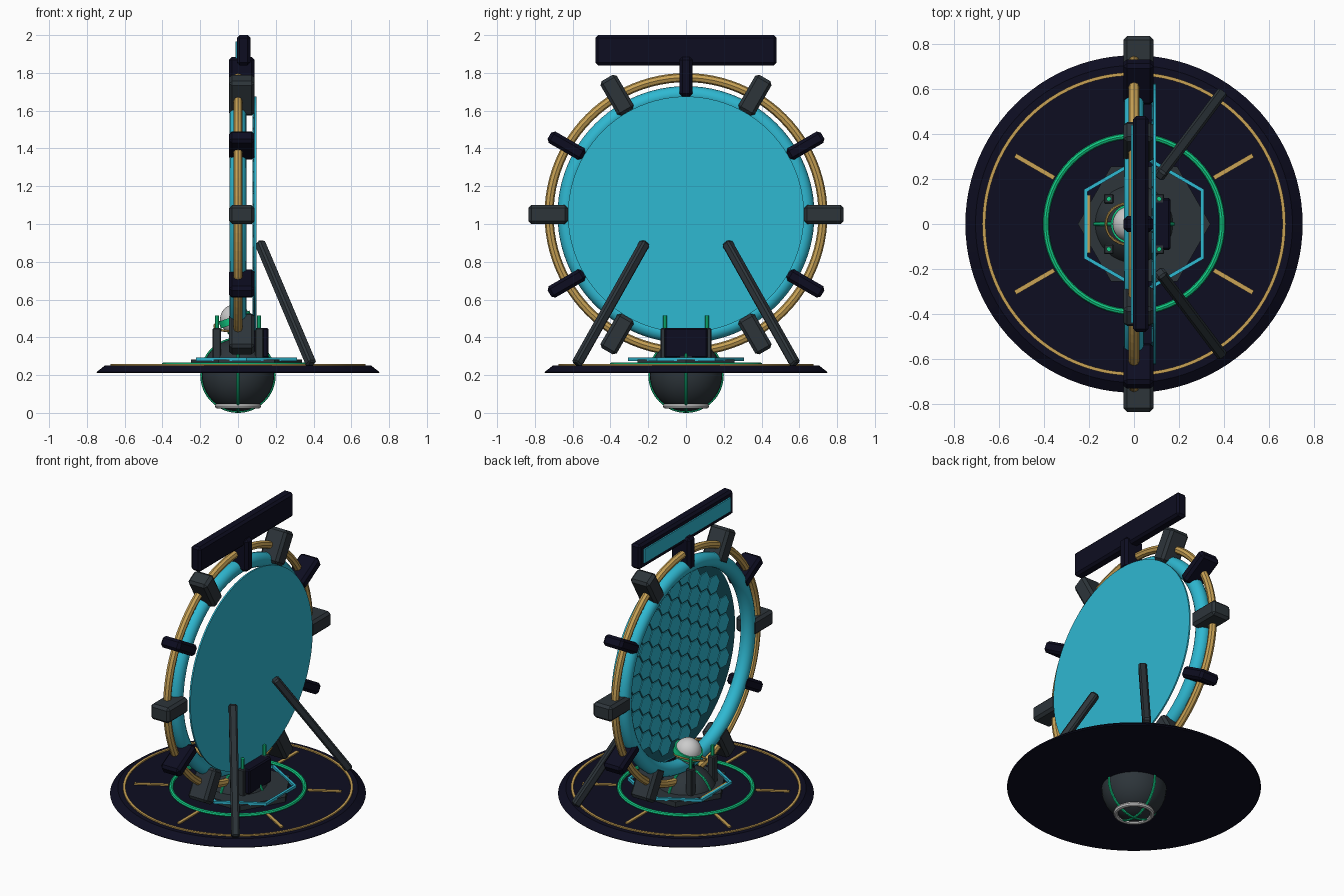
import bpy, bmesh, math
from mathutils import Matrix, Vector

if "Cube" in bpy.data.objects:
    bpy.data.objects.remove(bpy.data.objects["Cube"])

def mat(name, rgb):
    m = bpy.data.materials.new(name)
    m.diffuse_color = (*rgb, 1)
    m.use_nodes = True
    m.node_tree.nodes["Principled BSDF"].inputs["Base Color"].default_value = m.diffuse_color
    return m

NAVY = mat("navy", (0.004, 0.004, 0.015))
GREY = mat("slate grey", (0.026, 0.035, 0.042))
TEAL = mat("bright teal", (0.028, 0.48, 0.64))
DARK = mat("dark teal", (0.01, 0.12, 0.16))
GOLD = mat("gold", (0.58, 0.36, 0.09))
GREEN = mat("green", (0.006, 0.62, 0.24))
WHITE = mat("pale grey", (0.6, 0.6, 0.6))

T = Matrix.Translation
FACE_X = Matrix.Rotation(math.pi / 2, 4, 'Y')   # turns the z axis onto x
RING_Z = 1.05

def finish(name, bm, material, matrix=Matrix(), smooth=False):
    bmesh.ops.recalc_face_normals(bm, faces=bm.faces)
    me = bpy.data.meshes.new(name)
    bm.to_mesh(me)
    bm.free()
    me.materials.append(material)
    if smooth:
        me.polygons.foreach_set("use_smooth", [True] * len(me.polygons))
        me.set_sharp_from_angle(angle=math.radians(35))
    ob = bpy.data.objects.new(name, me)
    ob.matrix_world = matrix
    bpy.context.collection.objects.link(ob)
    return ob

def box(name, size, material, matrix, bevel=0.0):
    bm = bmesh.new()
    bmesh.ops.create_cube(bm, size=1, matrix=Matrix.Diagonal((*size, 1)))
    if bevel:
        bmesh.ops.bevel(bm, geom=bm.edges[:], offset=bevel, segments=1, affect='EDGES')
    return finish(name, bm, material, matrix)

def lathe(name, profile, material, matrix=Matrix(), steps=64, closed=False, smooth=True):
    """Spin (radius, height) points around z."""
    bm = bmesh.new()
    vs = [bm.verts.new((r, 0, z)) for r, z in profile]
    pairs = list(zip(vs, vs[1:])) + ([(vs[-1], vs[0])] if closed else [])
    es = [bm.edges.new(p) for p in pairs]
    bmesh.ops.spin(bm, geom=vs + es, axis=(0, 0, 1), cent=(0, 0, 0),
                   angle=2 * math.pi, steps=steps)
    bmesh.ops.remove_doubles(bm, verts=bm.verts, dist=1e-5)
    return finish(name, bm, material, matrix, smooth)

def torus(name, major, minor, material, matrix=Matrix(), sides=12, steps=64, smooth=True):
    prof = [(major + minor * math.cos(2 * math.pi * i / sides),
             minor * math.sin(2 * math.pi * i / sides)) for i in range(sides)]
    return lathe(name, prof, material, matrix, steps, True, smooth)

def ball(name, radius, material, matrix):
    bm = bmesh.new()
    bmesh.ops.create_uvsphere(bm, u_segments=32, v_segments=20, radius=radius)
    return finish(name, bm, material, matrix, True)

def prism(bm, sides, radius, z0, z1, centre=(0, 0), turn=0.0):
    m = T((*centre, (z0 + z1) / 2)) @ Matrix.Rotation(turn, 4, 'Z')
    bmesh.ops.create_cone(bm, cap_ends=True, segments=sides, radius1=radius,
                          radius2=radius, depth=z1 - z0, matrix=m)

# --- round base with inlays ---
lathe("base_disc", [(0, 0.21), (0.745, 0.21), (0.75, 0.216), (0.705, 0.25), (0, 0.25)], NAVY, steps=96)
lathe("base_gold_ring", [(0.66, 0.249), (0.66, 0.258), (0.675, 0.258), (0.675, 0.249)],
      GOLD, steps=96, closed=True)
torus("base_green_ring", 0.392, 0.013, GREEN, T((0, 0, 0.255)), sides=8)
for k in range(6):
    box("base_gold_tick", (0.2, 0.02, 0.009), GOLD,
        Matrix.Rotation(math.radians(30 + 60 * k), 4, 'Z') @ T((0.51, 0, 0.253)))

# --- hexagonal platform ---
bm = bmesh.new()
prism(bm, 6, 0.295, 0.25, 0.283, turn=math.pi / 6)
finish("hex_platform", bm, GREY, T((0.045, 0, 0)))
lathe("hex_trim", [(0.29, 0.276), (0.29, 0.293), (0.308, 0.293), (0.308, 0.276)], TEAL,
      T((0.045, 0, 0)) @ Matrix.Rotation(math.pi / 6, 4, 'Z'), steps=6, closed=True, smooth=False)
box("platform_gold_strip", (0.015, 0.26, 0.009), GOLD, T((-0.2, 0, 0.286)))

# --- core sphere with bands ---
ball("core_sphere", 0.192, GREY, T((0, 0, 0.2)))
torus("core_band", 0.192, 0.008, GREEN, T((0, 0, 0.2)) @ FACE_X, sides=8)
torus("core_band", 0.192, 0.008, GREEN,
      T((0, 0, 0.2)) @ Matrix.Rotation(math.pi / 2, 4, 'X'), sides=8)
torus("core_bottom_ring", 0.108, 0.014, WHITE, T((0, 0, 0.036)), sides=8, steps=32)

# --- corner posts with pins, and control box ---
for sx in (-1, 1):
    for sy in (-1, 1):
        box("corner_post", (0.045, 0.045, 0.19), GREY, T((sx * 0.112, sy * 0.112, 0.355)), 0.006)
        bm = bmesh.new()
        prism(bm, 8, 0.011, 0.44, 0.515)
        finish("post_pin", bm, GREEN, T((sx * 0.112, sy * 0.112, 0)))
box("control_box", (0.075, 0.23, 0.16), NAVY, T((0.125, 0, 0.37)), 0.008)

# --- small drone-like device resting inside the ring ---
tilt = T((-0.015, 0, 0.495)) @ Matrix.Rotation(math.radians(-20), 4, 'Y')
ball("device_body", 0.08, WHITE, tilt)
lathe("device_band", [(0.07, -0.02), (0.087, -0.02), (0.087, 0.018), (0.07, 0.018)],
      GREEN, tilt, steps=32, closed=True)
lathe("device_foot", [(0.0, -0.09), (0.05, -0.09), (0.064, -0.05), (0, -0.05)], GREEN, tilt, steps=24)
torus("device_orbit", 0.095, 0.006, GOLD,
      T((-0.03, 0, 0.46)) @ Matrix.Rotation(0.3, 4, 'X'), sides=6, steps=32)

# --- portal ring and outer gold hoop ---
hub = T((0, 0, RING_Z)) @ FACE_X
torus("portal_ring", 0.635, 0.045, TEAL, hub, sides=16, steps=96)
torus("gold_hoop", 0.725, 0.024, GOLD, hub, sides=8, steps=96, smooth=False)

# --- twelve clamps, alternating grey and navy ---
for k in range(12):
    wide = k % 2 == 0
    box("grey_clamp" if wide else "navy_clamp", (0.135, 0.21, 0.1 if wide else 0.07),
        GREY if wide else NAVY,
        T((0.02, 0, RING_Z)) @ Matrix.Rotation(math.radians(30 * k), 4, 'X') @ T((0, 0.73, 0)), 0.016)

# --- backing disc with honeycomb cells on its inner side ---
bm = bmesh.new()
prism(bm, 96, 0.625, 0.087, 0.097)
finish("backing_disc", bm, TEAL, hub)
bm = bmesh.new()
prism(bm, 96, 0.618, 0.083, 0.087)
finish("honeycomb_backing", bm, DARK, hub)
bm = bmesh.new()
R = 0.066
for i in range(-7, 8):
    for j in range(-7, 8):
        cx = math.sqrt(3) * R * (j + 0.5 * (i % 2))
        cy = 1.5 * R * i
        if math.hypot(cx, cy) < 0.57:
            prism(bm, 6, R * 0.93, 0.077, 0.084, (cx, cy))
# trim the cells to the disc outline
for v in bm.verts:
    r = math.hypot(v.co.x, v.co.y)
    if r > 0.615:
        v.co.x *= 0.615 / r
        v.co.y *= 0.615 / r
finish("honeycomb_cells", bm, TEAL, hub)

# --- top sign ---
box("sign_board", (0.07, 0.96, 0.16), NAVY, T((0.03, 0, 1.92)), 0.014)
box("sign_panel", (0.009, 0.88, 0.09), TEAL, T((-0.009, 0, 1.92)))

# --- rear support struts ---
for s in (-1, 1):
    a, b = Vector((0.385, s * 0.575, 0.265)), Vector((0.118, s * 0.22, 0.895))
    d = b - a
    box("support_strut", (0.05, 0.05, d.length + 0.02), GREY,
        T((a + b) / 2) @ d.to_track_quat('Z', 'Y').to_matrix().to_4x4(), 0.01)
